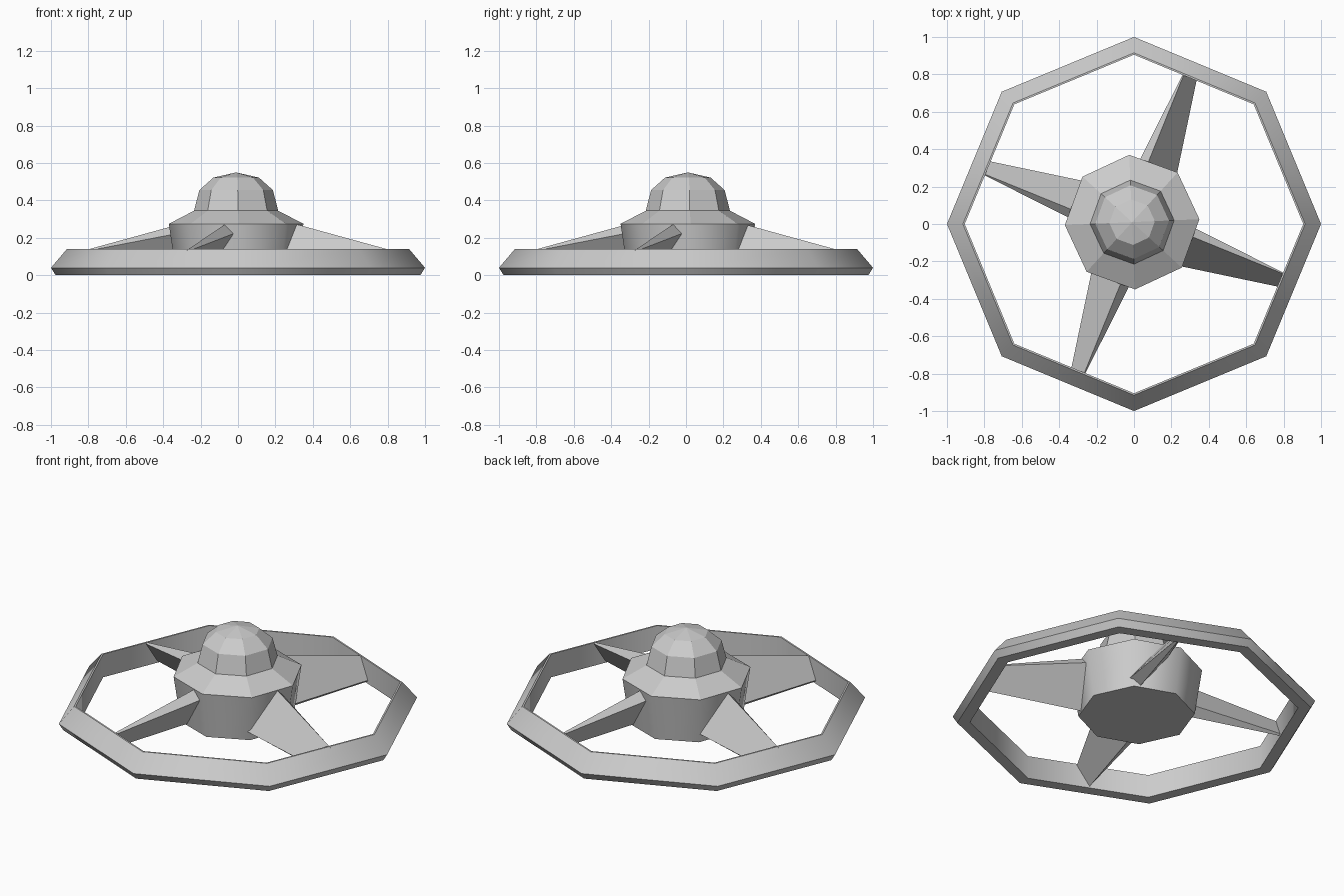
import bpy, bmesh
from math import cos, sin, pi, radians
from mathutils import Vector, Matrix

cube = bpy.data.objects.get("Cube")
if cube:
    bpy.data.objects.remove(cube, do_unlink=True)

SIDES = 8
HUB_CENTRE = (-0.01, 0.01)
HUB_TURN = radians(2.5)

grey = bpy.data.materials.new("light_grey")
grey.use_nodes = True
grey.diffuse_color = (0.6, 0.6, 0.6, 1)
grey.node_tree.nodes["Principled BSDF"].inputs["Base Color"].default_value = (0.6, 0.6, 0.6, 1)


def finish(bm, name, smooth=False):
    bmesh.ops.recalc_face_normals(bm, faces=bm.faces)
    mesh = bpy.data.meshes.new(name)
    bm.to_mesh(mesh)
    bm.free()
    mesh.materials.append(grey)
    ob = bpy.data.objects.new(name, mesh)
    bpy.context.collection.objects.link(ob)
    if smooth:
        bpy.ops.object.select_all(action="DESELECT")
        ob.select_set(True)
        bpy.context.view_layer.objects.active = ob
        bpy.ops.object.shade_smooth_by_angle(angle=radians(50))
    return ob


def lathe(name, profile, centre=(0, 0), turn=0, closed=False, smooth=False):
    """Turn (radius, height) points into an eight-sided solid."""
    bm = bmesh.new()
    loops = []
    for r, z in profile:
        loops.append([bm.verts.new((centre[0] + r * cos(turn + 2 * pi * i / SIDES),
                                    centre[1] + r * sin(turn + 2 * pi * i / SIDES), z))
                      for i in range(SIDES)])
    pairs = list(zip(loops, loops[1:]))
    if closed:
        pairs.append((loops[-1], loops[0]))
    else:
        bm.faces.new(loops[0])
        bm.faces.new(loops[-1])
    for a, b in pairs:
        for i in range(SIDES):
            j = (i + 1) % SIDES
            bm.faces.new((a[i], a[j], b[j], b[i]))
    bmesh.ops.remove_doubles(bm, verts=bm.verts, dist=0.0005)
    return finish(bm, name, smooth)


# Outer ring with a sloping top and a narrow lower bevel
lathe("outer_ring", [(0.905, 0), (0.975, 0), (1.0, 0.04), (0.915, 0.14), (0.905, 0.14)],
      closed=True, smooth=True)

# Central hub, collar and faceted dome
lathe("hub", [(0.32, 0), (0.36, 0.275)], HUB_CENTRE, HUB_TURN, smooth=True)
lathe("collar", [(0.36, 0.275), (0.225, 0.345)], HUB_CENTRE, HUB_TURN)
lathe("dome", [(0.225, 0.345), (0.197, 0.455), (0.122, 0.522), (0, 0.55)],
      HUB_CENTRE, HUB_TURN)

# Tilted blades: thick at the hub, thin where they enter the ring
root = [Vector(p) for p in ((-0.08, -0.34, 0.265), (-0.03, -0.34, 0.22),
                            (-0.18, -0.29, 0.01), (-0.23, -0.27, 0.05))]
tip = [Vector(p) for p in ((-0.265, -0.795, 0.14), (-0.258, -0.795, 0.132),
                           (-0.328, -0.77, 0.01), (-0.335, -0.77, 0.02))]
for k, side in enumerate(("front", "left", "back", "right")):
    bm = bmesh.new()
    spin = Matrix.Rotation(k * pi / 2, 3, "Z")
    inner = [bm.verts.new(spin @ a.lerp(b, -0.12)) for a, b in zip(root, tip)]
    outer = [bm.verts.new(spin @ a.lerp(b, 1.03)) for a, b in zip(root, tip)]
    bm.faces.new(inner)
    bm.faces.new(outer)
    for i in range(4):
        j = (i + 1) % 4
        bm.faces.new((inner[i], inner[j], outer[j], outer[i]))
    finish(bm, side + "_blade")
